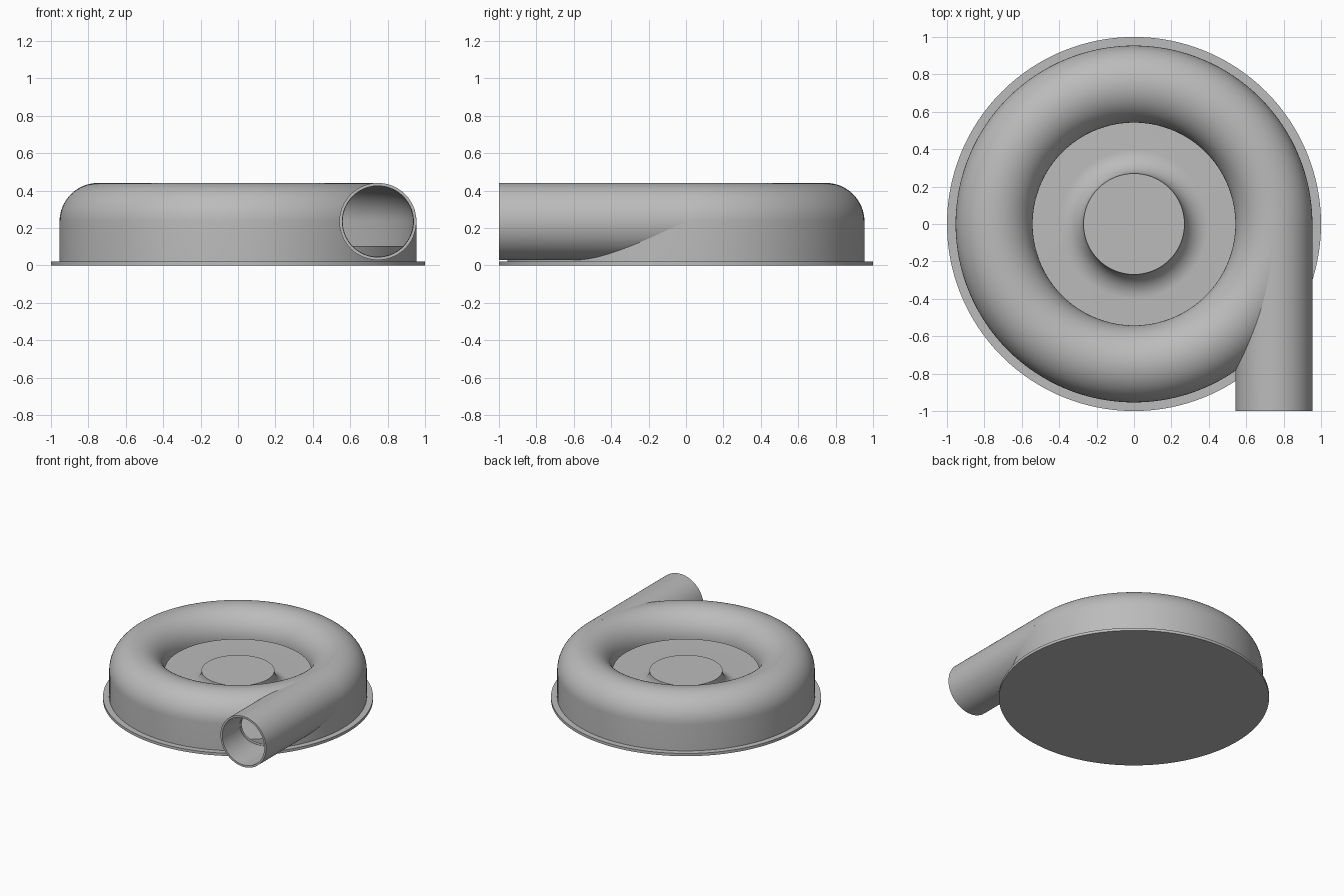
import bpy, bmesh, math
from mathutils import Matrix, Vector

cube = bpy.data.objects.get("Cube")
if cube:
    bpy.data.objects.remove(cube)

grey = bpy.data.materials.new("plain grey")
grey.use_nodes = True
colour = (0.5, 0.5, 0.5, 1)
grey.diffuse_color = colour
grey.node_tree.nodes["Principled BSDF"].inputs["Base Color"].default_value = colour

RING, TUBE, WALL, MID = 0.748, 0.206, 0.016, 0.235   # volute dimensions
FLOOR = 0.022


def add_object(name, bm):
    bmesh.ops.remove_doubles(bm, verts=bm.verts, dist=1e-5)
    bmesh.ops.recalc_face_normals(bm, faces=bm.faces)
    mesh = bpy.data.meshes.new(name)
    bm.to_mesh(mesh)
    bm.free()
    mesh.materials.append(grey)
    obj = bpy.data.objects.new(name, mesh)
    bpy.context.collection.objects.link(obj)
    return obj


def lathe(name, profile, closed=False, steps=128):
    """Revolve an (r, z) profile about the z axis."""
    bm = bmesh.new()
    verts = [bm.verts.new((r, 0, z)) for r, z in profile]
    pairs = list(zip(verts, verts[1:] + verts[:1]))
    edges = [bm.edges.new(p) for p in (pairs if closed else pairs[:-1])]
    bmesh.ops.spin(bm, geom=verts + edges, cent=(0, 0, 0), axis=(0, 0, 1),
                   angle=math.tau, steps=steps, use_duplicate=False)
    return add_object(name, bm)


def rod(name, radius, y0, y1):
    """Solid cylinder along y at the outlet position."""
    bm = bmesh.new()
    place = Matrix.Translation(Vector((RING, (y0 + y1) / 2, MID))) @ Matrix.Rotation(math.pi / 2, 4, "X")
    bmesh.ops.create_cone(bm, cap_ends=True, segments=96, radius1=radius,
                          radius2=radius, depth=y1 - y0, matrix=place)
    return add_object(name, bm)


def arc(cr, cz, radius, a0, a1, n):
    angles = [math.radians(a0 + (a1 - a0) * i / n) for i in range(n + 1)]
    return [(cr + radius * math.cos(a), cz + radius * math.sin(a)) for a in angles]


def cut(obj, cutter):
    mod = obj.modifiers.new("cut", "BOOLEAN")
    mod.operation = "DIFFERENCE"
    mod.solver = "EXACT"
    mod.object = cutter
    cutter.hide_render = True
    cutter.hide_viewport = True


def smooth(obj):
    bpy.ops.object.select_all(action="DESELECT")
    obj.select_set(True)
    bpy.context.view_layer.objects.active = obj
    for mod in list(obj.modifiers):
        bpy.ops.object.modifier_apply(modifier=mod.name)
    bpy.ops.object.shade_smooth_by_angle(angle=math.radians(30))


# Round base flange
base = lathe("base_flange", [(0, 0), (1, 0), (1, FLOOR), (0, FLOOR)])

# Raised inner floor with a filleted central hub
fillet = arc(0.4, MID, 0.13, 270, 180, 16)
hub = lathe("hub_and_floor", [(0, FLOOR), (0.935, FLOOR), (0.935, 0.105)] + fillet + [(0, MID)])

# Hollow ring housing: straight outer wall, half-round crown, open centre
outer = [(RING + TUBE, FLOOR)] + arc(RING, MID, TUBE, 0, 180, 32)
inner = arc(RING, MID, TUBE - WALL, 180, 0, 32) + [(RING + TUBE - WALL, FLOOR)]
housing = lathe("volute_housing", outer + inner, closed=True)

# Tangential outlet pipe, trimmed where it enters the housing
pipe = rod("outlet_pipe", TUBE, -1, -0.01)
bore = rod("bore_cutter", TUBE - WALL, -1.1, 0.1)
cavity = lathe("cavity_cutter", [(0.3, -0.1), (RING + TUBE - 0.01, -0.1)]
               + arc(RING, MID, TUBE - 0.01, 0, 180, 32) + [(0.3, MID)], closed=True)
cut(pipe, bore)
cut(pipe, cavity)

# Opening in the housing wall where the pipe joins
port = rod("port_cutter", TUBE - WALL - 0.002, -1.1, -0.05)
cut(housing, port)

for part in (base, hub, housing, pipe):
    smooth(part)
for helper in (bore, cavity, port):
    bpy.data.objects.remove(helper)
